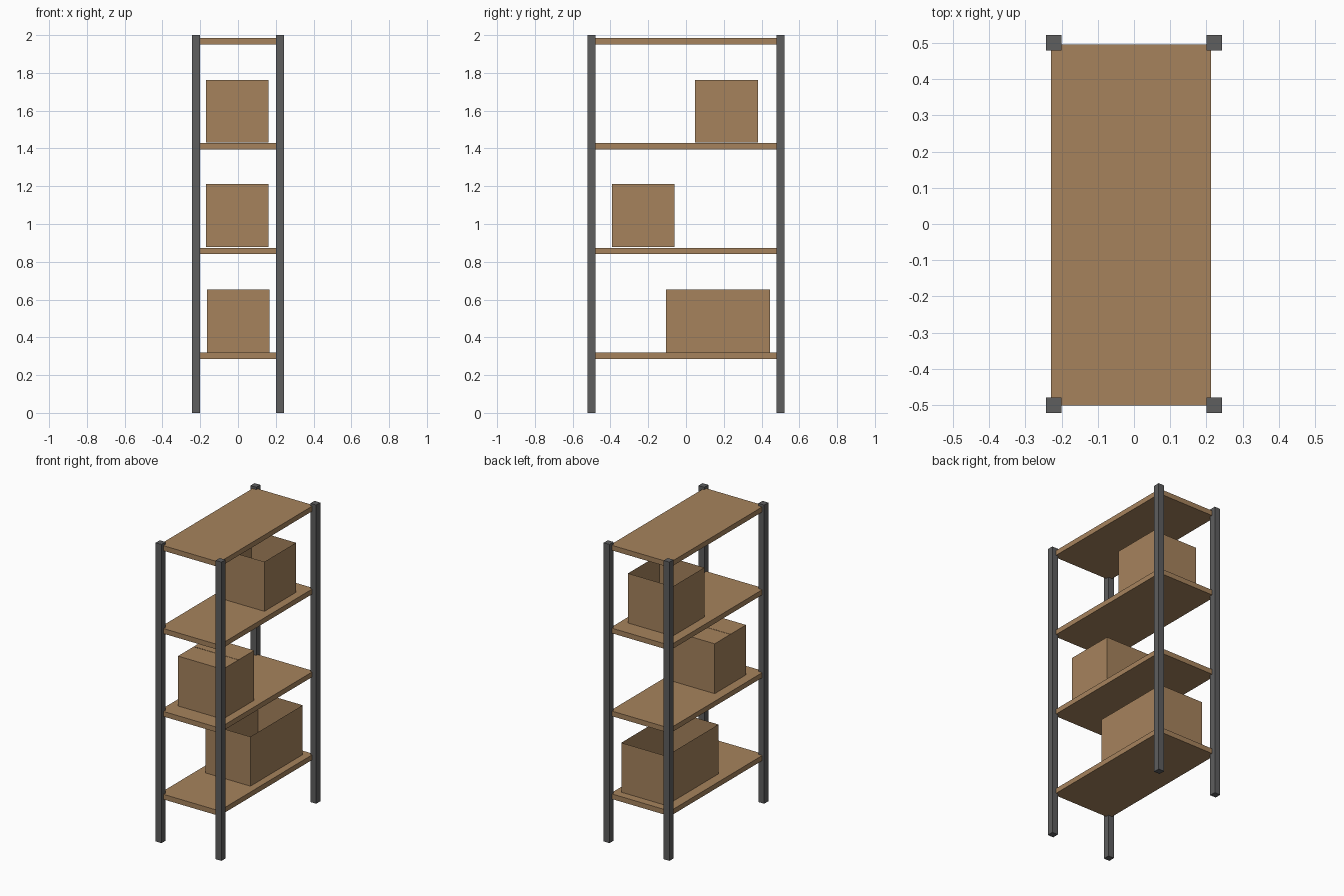
import bpy, bmesh
from mathutils import Vector

if "Cube" in bpy.data.objects:
    bpy.data.objects.remove(bpy.data.objects["Cube"])


def material(name, color):
    m = bpy.data.materials.new(name)
    m.diffuse_color = (*color, 1.0)
    m.use_nodes = True
    m.node_tree.nodes["Principled BSDF"].inputs["Base Color"].default_value = m.diffuse_color
    return m


wood = material("light_brown", (0.38, 0.226, 0.108))
metal = material("dark_grey", (0.112, 0.112, 0.114))


def add_block(name, lo, hi, mat, open_top=False, flaps=False):
    """Axis-aligned block from two corners, optionally a thin open carton."""
    lo, hi = Vector(lo), Vector(hi)
    bm = bmesh.new()
    bmesh.ops.create_cube(bm, size=1.0)
    if open_top or flaps:
        top = [f for f in bm.faces if f.normal.z > 0.9]
        bmesh.ops.delete(bm, geom=top, context='FACES_ONLY')
    size, mid = hi - lo, (lo + hi) / 2
    for v in bm.verts:
        v.co = Vector([v.co[i] * size[i] + mid[i] for i in range(3)])
    if flaps:
        # two closed lid flaps meeting along a narrow centre seam
        for edge, seam in ((lo.y, mid.y - 0.001), (hi.y, mid.y + 0.001)):
            y0, y1 = sorted((edge, seam))
            bm.faces.new([bm.verts.new((x, y, hi.z)) for x, y in
                          ((lo.x, y0), (hi.x, y0), (hi.x, y1), (lo.x, y1))])
    mesh = bpy.data.meshes.new(name)
    bm.to_mesh(mesh)
    bm.free()
    mesh.materials.append(mat)
    ob = bpy.data.objects.new(name, mesh)
    bpy.context.collection.objects.link(ob)
    return ob


# Corner posts
for sx, nx in ((-1, "left"), (1, "right")):
    for sy, ny in ((-1, "front"), (1, "back")):
        x, y, h = sx * 0.222, sy * 0.501, 0.0215
        add_block(f"post_{ny}_{nx}", (x - h, y - h, 0), (x + h, y + h, 2), metal)

# Shelf boards
for i in range(4):
    z = 0.285 + i * 0.555
    add_block(f"shelf_{i + 1}", (-0.229, -0.502, z), (0.213, 0.496, z + 0.034), wood)

# Cartons: open ones on the bottom and upper shelves, a closed one between
add_block("carton_bottom", (-0.165, -0.107, 0.321), (0.167, 0.446, 0.652), wood, open_top=True)
add_block("carton_middle", (-0.17, -0.392, 0.877), (0.162, -0.061, 1.211), wood, flaps=True)
add_block("carton_upper", (-0.169, 0.048, 1.431), (0.162, 0.382, 1.763), wood, open_top=True)
